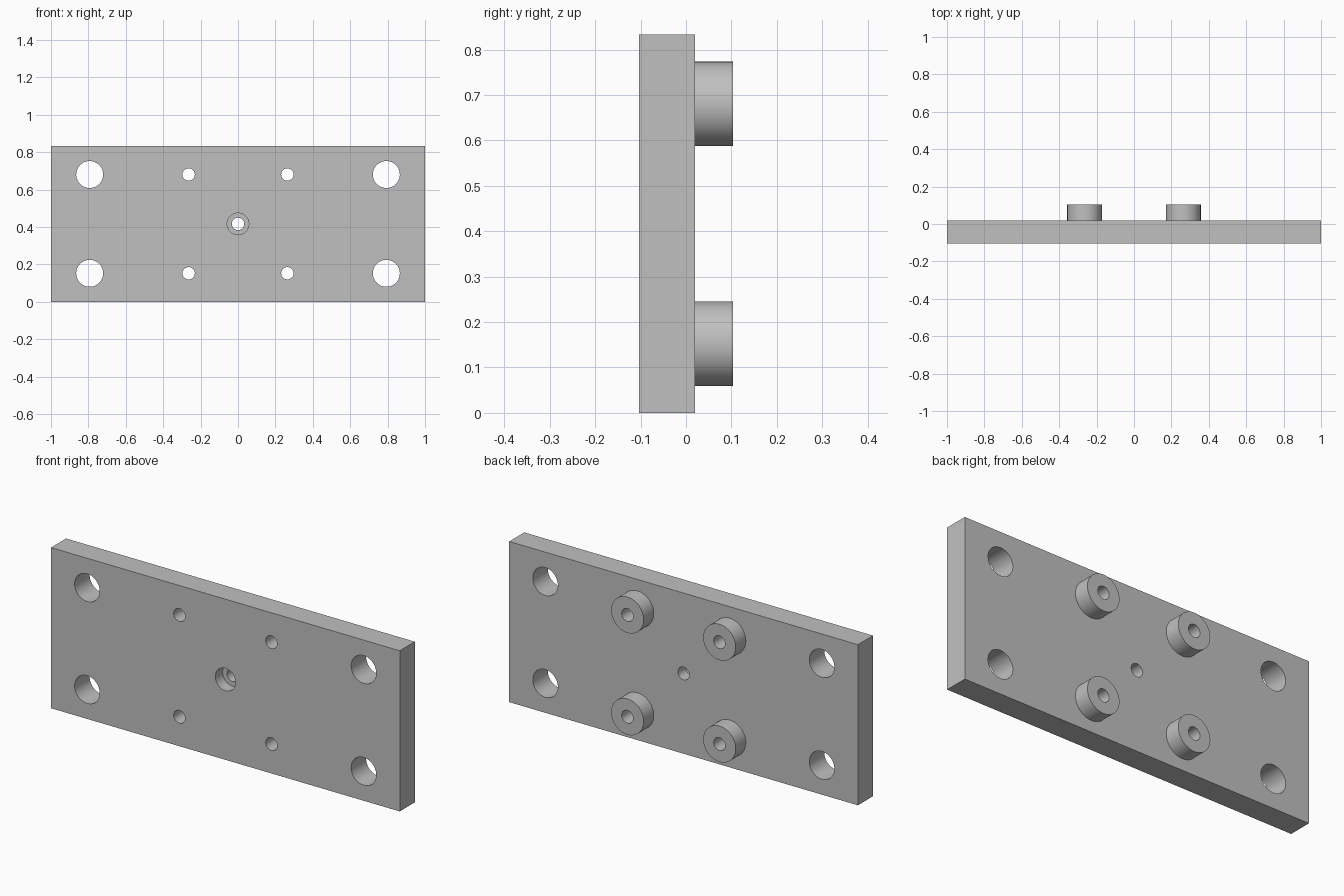
import bpy
import math

if "Cube" in bpy.data.objects:
    bpy.data.objects.remove(bpy.data.objects["Cube"], do_unlink=True)

# Main dimensions
FRONT, FACE, BACK = -0.103, 0.02, 0.103
HEIGHT = 0.833
MID = HEIGHT / 2
ROW = 0.264
BOSS_X, MOUNT_X = 0.264, 0.793
BORE_R = 0.033

steel = bpy.data.materials.new("plain grey")
steel.use_nodes = True
grey = (0.53, 0.53, 0.53, 1)
steel.diffuse_color = grey
steel.node_tree.nodes["Principled BSDF"].inputs["Base Color"].default_value = grey


def cylinder(name, x, z, radius, y0, y1):
    """Cylinder running along y from y0 to y1."""
    bpy.ops.mesh.primitive_cylinder_add(
        vertices=64, radius=radius, depth=y1 - y0,
        location=(x, (y0 + y1) / 2, z), rotation=(math.pi / 2, 0, 0))
    obj = bpy.context.object
    obj.name = name
    obj.data.materials.append(steel)
    return obj


def drill(target, x, z, radius, y0=-0.2, y1=0.2):
    """Cut a round hole into the target and discard the cutter."""
    cutter = cylinder("cutter", x, z, radius, y0, y1)
    cutter.hide_render = True
    mod = target.modifiers.new("hole", "BOOLEAN")
    mod.operation = "DIFFERENCE"
    mod.solver = "EXACT"
    mod.object = cutter
    bpy.context.view_layer.objects.active = target
    bpy.ops.object.modifier_apply(modifier=mod.name)
    bpy.data.objects.remove(cutter, do_unlink=True)


def smooth(obj):
    bpy.ops.object.select_all(action="DESELECT")
    obj.select_set(True)
    bpy.context.view_layer.objects.active = obj
    bpy.ops.object.shade_smooth_by_angle(angle=math.radians(30))


# Flat rectangular plate
bpy.ops.mesh.primitive_cube_add(size=1, location=(0, (FRONT + FACE) / 2, MID))
plate = bpy.context.object
plate.name = "plate"
plate.scale = (2, FACE - FRONT, HEIGHT)
bpy.ops.object.transform_apply(location=True, rotation=True, scale=True)
plate.data.materials.append(steel)

# Corner mounting holes, and hollow bosses on the back
for side, sx in (("left", 1), ("right", -1)):
    for level, sz in (("upper", 1), ("lower", -1)):
        z = MID + sz * ROW
        drill(plate, sx * MOUNT_X, z, 0.072)
        drill(plate, sx * BOSS_X, z, BORE_R)
        boss = cylinder(f"{level}_{side}_boss", sx * BOSS_X, z, 0.093, FACE, BACK)
        drill(boss, sx * BOSS_X, z, BORE_R)
        smooth(boss)

# Central hole, counterbored from the front
drill(plate, 0, MID, 0.058, -0.2, FRONT + 0.06)
drill(plate, 0, MID, BORE_R)
smooth(plate)
